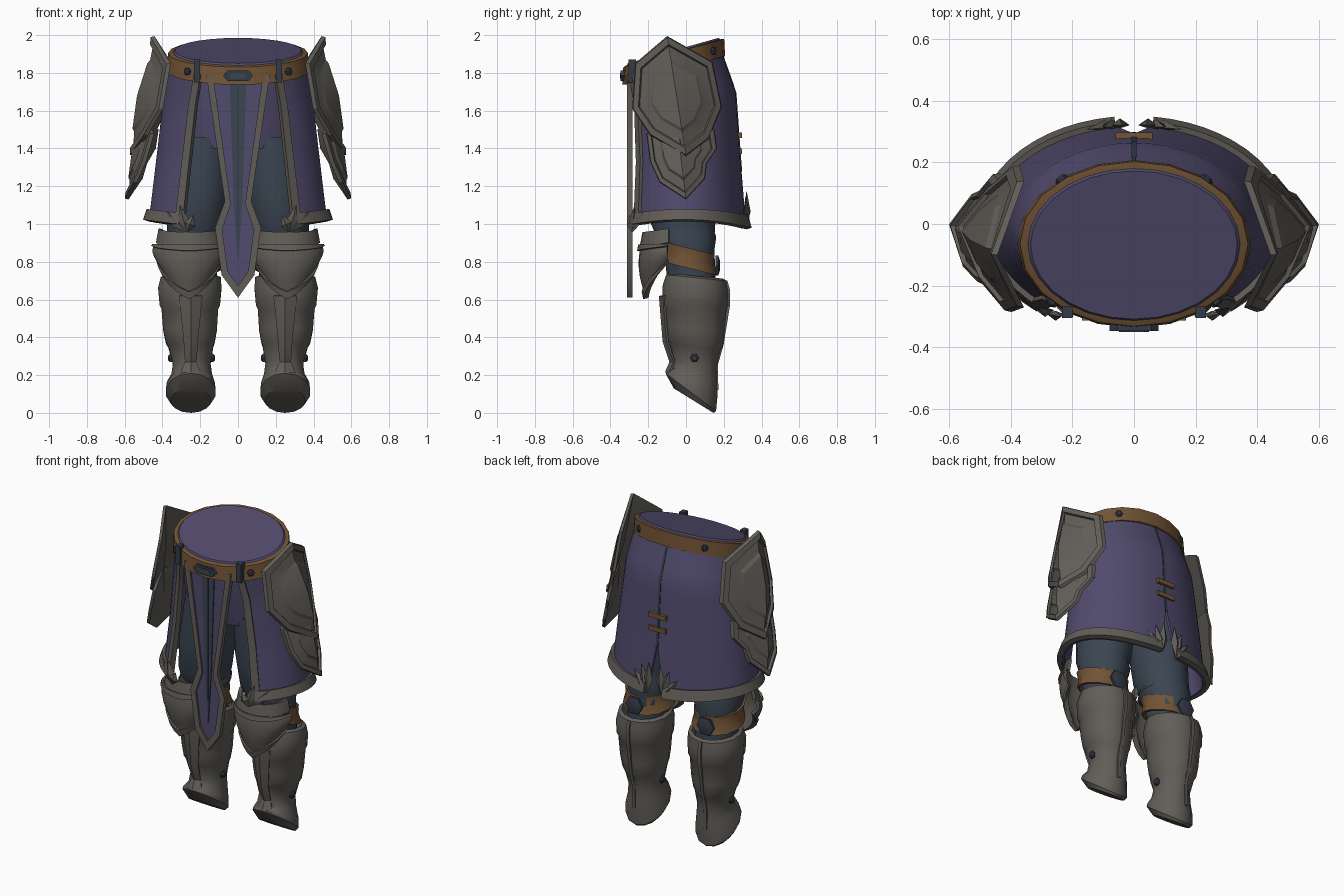
import bpy, bmesh, math
from math import sin, cos, pi, radians
from mathutils import Vector

if "Cube" in bpy.data.objects:
    bpy.data.objects.remove(bpy.data.objects["Cube"])


def material(name, rgb):
    m = bpy.data.materials.new(name)
    m.diffuse_color = (*rgb, 1)
    m.use_nodes = True
    m.node_tree.nodes["Principled BSDF"].inputs["Base Color"].default_value = m.diffuse_color
    return m


PURPLE = material("purple cloth", (.082, .069, .152))
STEEL = material("grey steel", (.120, .110, .097))
LEATHER = material("brown leather", (.168, .088, .036))
SLATE = material("slate cloth", (.043, .059, .083))
DARK = material("dark metal", (.034, .043, .064))


def build(name, verts, faces, mat, thick=0, mirror=True, angle=32):
    """Mesh part, optionally thickened and mirrored over x = 0."""
    me = bpy.data.meshes.new(name)
    bm = bmesh.new()
    vs = [bm.verts.new(v) for v in verts]
    for f in faces:
        bm.faces.new([vs[i] for i in f])
    bmesh.ops.recalc_face_normals(bm, faces=bm.faces)
    bm.to_mesh(me)
    bm.free()
    me.materials.append(mat)
    ob = bpy.data.objects.new(name, me)
    bpy.context.collection.objects.link(ob)
    if thick:
        s = ob.modifiers.new("thickness", 'SOLIDIFY')
        s.thickness, s.offset = thick, 0
    if mirror:
        m = ob.modifiers.new("mirror", 'MIRROR')
        m.use_mirror_merge = False
    bpy.ops.object.select_all(action='DESELECT')
    ob.select_set(True)
    bpy.context.view_layer.objects.active = ob
    bpy.ops.object.convert(target='MESH')
    bpy.ops.object.shade_smooth_by_angle(angle=radians(angle))
    return ob


def patch(name, f, nu, nv, mat, thick, mirror=True):
    """Sheet from f(u, v), u and v from 0 to 1."""
    vs = [f(i / nu, j / nv) for j in range(nv + 1) for i in range(nu + 1)]
    w = nu + 1
    fs = [(j * w + i, j * w + i + 1, (j + 1) * w + i + 1, (j + 1) * w + i)
          for j in range(nv) for i in range(nu)]
    return build(name, vs, fs, mat, thick, mirror)


def loft(name, rings, mat, n=14, mirror=True, caps=True):
    """Stacked ellipses: z, centre x, centre y, radius x, radius y, slope along y."""
    vs = []
    for z, cx, cy, rx, ry, k in rings:
        for i in range(n):
            a = 2 * pi * i / n
            dy = -ry * cos(a)
            vs.append((cx + rx * sin(a), cy + dy, max(0, z + k * dy)))
    fs = [(j * n + i, j * n + (i + 1) % n, (j + 1) * n + (i + 1) % n, (j + 1) * n + i)
          for j in range(len(rings) - 1) for i in range(n)]
    if caps:
        fs += [tuple(range(n)), tuple(range(len(vs) - n, len(vs)))]
    return build(name, vs, fs, mat, 0, mirror)


def box(name, c, size, mat, mirror=True):
    x, y, z = (s / 2 for s in size)
    vs = [(c[0] + i * x, c[1] + j * y, c[2] + k * z)
          for i in (-1, 1) for j in (-1, 1) for k in (-1, 1)]
    fs = [(0, 1, 3, 2), (4, 5, 7, 6), (0, 1, 5, 4), (2, 3, 7, 6), (0, 2, 6, 4), (1, 3, 7, 5)]
    return build(name, vs, fs, mat, 0, mirror)


def stud(name, c, direction, r, mat=DARK, mirror=True):
    q = Vector(direction).to_track_quat('Z', 'Y')
    vs = [Vector(c) + q @ Vector((s * r * cos(a * pi / 3), s * r * sin(a * pi / 3), h))
          for s, h in ((1, -.01), (1, .004), (.55, .012)) for a in range(6)]
    fs = [(j * 6 + i, j * 6 + (i + 1) % 6, j * 6 + 6 + (i + 1) % 6, j * 6 + 6 + i)
          for j in range(2) for i in range(6)]
    return build(name, vs, fs + [tuple(range(6)), tuple(range(12, 18))], mat, 0, mirror)


def lerp_rows(rows, t):
    s = min(t, .9999) * (len(rows) - 1)
    i = int(s)
    return [a + (b - a) * (s - i) for a, b in zip(rows[i], rows[i + 1])]


# Skirt surface: angle from the front, t down from waist to hem
# rows: half width, front depth, back depth, centre y, front z, back z
SKIRT = [(.36, .255, .243, -.065, 1.78, 1.915), (.388, .28, .275, -.02, 1.62, 1.70),
         (.425, .30, .28, 0, 1.32, 1.35), (.465, .325, .312, 0, .98, .975)]


def skirt(deg, t, out=0):
    a, bf, bb, c, zf, zb = lerp_rows(SKIRT, t)
    p = radians(deg)
    b = (bf if cos(p) > 0 else bb) + out
    return ((a + out) * sin(p), c - b * cos(p),
            zf + (zb - zf) * (1 - cos(p)) / 2 + .04 * sin(p) ** 2 * t ** 3)


def front(t):
    return 33 + 6 * t


def back(t):
    return 179.7 - max(0, (t - .72) / .28) * 7


def span(u, t):
    return front(t) + (back(t) - front(t)) * u


patch("skirt", lambda u, v: skirt(span(u, v), v), 20, 12, PURPLE, .016)
patch("skirt_front_trim", lambda u, v: skirt(front(v) - 1.5 + 6.5 * u, v, .01), 1, 9, STEEL, .03)
patch("skirt_hem_trim", lambda u, v: skirt(span(u, 1), .94 + .07 * v, .012 + .012 * v), 20, 1, STEEL, .03)
patch("back_seam", lambda u, v: skirt(178.9 + 2.2 * u, .03 + .70 * v, .009), 1, 9, DARK, .005, False)
for z in (1.47, 1.385):
    box("back_strap", (0, .282, z), (.12, .03, .028), LEATHER, False)


# Waist: tilted belt and flat cloth cap
K = .28
loft("belt", [(1.909, 0, -.065, .356, .254, K), (1.905, 0, -.065, .370, .267, K),
              (1.813, 0, -.065, .378, .272, K), (1.809, 0, -.065, .355, .25, K)], LEATHER, 20, False)
loft("waist_cap", [(1.918, 0, -.068, .335, .24, K), (1.90, 0, -.065, .352, .252, K)], PURPLE, 28, False)
hexagon = [(-.08, 0), (-.055, .027), (.055, .027), (.08, 0), (.055, -.027), (-.055, -.027)]
build("belt_buckle", [(x, -.336, 1.785 + z) for x, z in hexagon], [range(6)], DARK, .02, False)
build("buckle_inset", [(x * .6, -.347, 1.785 + z * .5) for x, z in hexagon], [range(6)], SLATE, .006, False)
box("belt_loop", (.217, -.285, 1.81), (.034, .04, .12), DARK)
for deg in (46, 141):
    p = radians(deg)
    dy = -.269 * cos(p)
    stud("belt_stud", (.373 * sin(p), -.065 + dy, 1.859 + K * dy), (sin(p), -cos(p), 0), .022)

# Hanging front panel with trim and centre stripe
outer = [(.168, 1.79), (.070, 1.12), (.122, .98), (.087, .73), (0, .61)]
inner = [(.132, 1.79), (.038, 1.105), (.084, .97), (.054, .75), (0, .672)]
build("panel_trim", [(x, -.297, z) for x, z in outer + inner],
      [(i, i + 1, i + 6, i + 5) for i in range(4)], STEEL, .03)
loop = inner + [(-x, z) for x, z in inner[-2::-1]]
build("front_panel", [(x, -.293, z) for x, z in loop], [range(len(loop))], PURPLE, .014, False)
stripe = [(-.045, 1.79), (.045, 1.79), (.022, 1.1), (0, .79), (-.022, 1.1)]
build("panel_stripe", [(x, -.303, z) for x, z in stripe], [range(5)], SLATE, .007, False)
box("panel_stripe_ridge", (0, -.307, 1.36), (.006, .006, .85), DARK, False)


# Leaf ornaments at the hem
def leaf(base, tip, w):
    b, t = Vector(base), Vector(tip)
    d = t - b
    out = Vector((0, 1 if b.y > 0 else -1, 0))
    side = d.cross(out).normalized() * w
    m = b + d * .45
    build("hem_leaf", [b, m + side, t, m - side, m + out * .022, m - out * .01],
          [(0, 1, 4), (1, 2, 4), (2, 3, 4), (3, 0, 4), (0, 1, 5), (1, 2, 5), (2, 3, 5), (3, 0, 5)], STEEL)


for x, z in ((.235, 1.05), (.31, 1.10), (.385, 1.07)):
    leaf((.27, -.285, .955), (x, -.30 + max(0, x - .27) * .7, z), .03)
for x, z in ((.04, 1.18), (.10, 1.15), (.155, 1.10), (.20, 1.04)):
    leaf((.05, .32, .975), (x, .325 - x * .12, z), .032)


# Hip shields: outlines in (y, z), folded along a vertical ridge, flared at the top
def shield(name, outline, centre, ridge, fold_front, fold_back):
    vs, n = [], len(outline)

    def place(y, z, lift):
        (z0, x0), (z1, x1) = ridge
        d = y + .04
        fold = d * fold_back if d > 0 else -d * fold_front
        return (x0 + (x1 - x0) * (z - z0) / (z1 - z0) - fold + lift + max(0, z - 1.9) * .25, y, z)
    for s, lift in ((1, 0), (.98, .02), (.86, .022), (.83, .006), (.60, .010), (.54, .02)):
        vs += [place(centre[0] + (y - centre[0]) * s, centre[1] + (z - centre[1]) * s, lift) for y, z in outline]
    m = len(vs)
    vs += [place(*centre, .025), place(*centre, -.03)]
    fs = [(j * n + i, j * n + (i + 1) % n, j * n + n + (i + 1) % n, j * n + n + i)
          for j in range(5) for i in range(n)]
    fs += [(m - n + i, m - n + (i + 1) % n, m) for i in range(n)]
    fs += [(i, (i + 1) % n, m + 1) for i in range(n)]
    build(name, vs, fs, STEEL, 0, True, 20)


shield("hip_shield_lower", [(-.04, 1.56), (.15, 1.50), (.165, 1.40), (.11, 1.32), (.10, 1.24), (0, 1.13),
                            (-.14, 1.22), (-.19, 1.33), (-.21, 1.48)],
       (-.03, 1.38), ((1.5, .515), (1.13, .60)), .45, .5)
shield("hip_shield_upper", [(-.10, 1.995), (.14, 1.86), (.19, 1.62), (.12, 1.45), (0, 1.36),
                            (-.19, 1.47), (-.285, 1.61), (-.27, 1.85)],
       (-.05, 1.68), ((2, .45), (1.36, .58)), .54, .68)

# Body and thighs under the skirt
loft("hips", [(1.77, 0, -.05, .33, .20, .1), (1.55, 0, -.01, .35, .22, 0), (1.40, 0, 0, .33, .2, 0)], PURPLE, 20, False)
loft("thigh", [(1.46, .175, -.02, .15, .17, 0), (1.2, .20, -.02, .165, .18, 0), (1.0, .22, -.015, .155, .17, 0),
               (.94, .23, 0, .145, .152, .1), (.915, .23, 0, .153, .16, .1), (.86, .24, .02, .135, .13, 0),
               (.66, .245, .03, .13, .13, 0)], SLATE, 16)
loft("knee_strap", [(.875, .245, .005, .142, .135, -.25), (.875, .245, .005, .155, .147, -.25),
                    (.82, .245, .012, .148, .14, -.25), (.765, .245, .02, .163, .15, -.25),
                    (.765, .245, .02, .145, .14, -.25)], LEATHER, 14, True, False)
stud("strap_knot", (.255, .167, .78), (0, 1, 0), .06)


# Knee guards
def knee(u, v, out=0):
    s = 2 * u - 1
    a = radians(85) * s
    low = .61 + .19 * abs(s) ** 1.2
    z = .89 + (low - .89) * v
    r = 1 + .1 * sin(pi * min(1, v * 1.1)) - .16 * v * v
    return (.26 + (.172 + out) * r * sin(a), -.085 - (.145 + out) * r * cos(a), z)


def knee_band(u, v):
    s = 2 * u - 1
    a = radians(88) * s
    return (.255 + (.155 + .014 * v) * sin(a), -.085 - (.135 + .014 * v) * cos(a),
            .955 - .075 * v + .02 * s * s)


patch("knee_guard", knee, 12, 7, STEEL, .02)
patch("knee_guard_trim", lambda u, v: knee(u, .88 + .14 * v, .012), 12, 1, STEEL, .022)
patch("knee_guard_collar", lambda u, v: knee(u, .12 * v, .012), 12, 1, STEEL, .022)
patch("knee_upper_band", knee_band, 12, 1, STEEL, .022)

# Greaves and boots: collar, overlapping plates, ankle, slanted toe and sole
loft("greave", [(.66, .25, .055, .13, .13, -.1), (.725, .25, .055, .14, .14, -.1), (.715, .25, .055, .163, .16, -.1),
                (.66, .255, .05, .172, .173, -.1), (.57, .255, .05, .164, .176, 0), (.55, .255, .05, .154, .166, 0),
                (.44, .254, .05, .146, .155, -.1), (.37, .253, .048, .132, .148, -.15), (.35, .25, .048, .122, .137, -.15),
                (.26, .245, .05, .102, .115, -.2), (.20, .245, .045, .110, .122, -.3),
                (.15, .25, .03, .130, .136, -.5), (.11, .25, .025, .134, .134, -.75),
                (.065, .25, .04, .108, .105, -.62)], STEEL, 14)
build("greave_back_seam", [(.255 + s * .010, y, z) for y, z in
                           ((.212, .70), (.226, .65), (.226, .57), (.192, .36), (.163, .26), (.164, .12))
                           for s in (-1, 1)], [(2 * i, 2 * i + 1, 2 * i + 3, 2 * i + 2) for i in range(5)], STEEL, .014)
# shin crest: shallow raised ridge with a pointed middle
crest = ((.06, -.118, .62), (.035, -.098, .38), (.028, -.062, .27), (.05, -.085, .215))
build("shin_ridge", [(.25 + s * w, y - .02 * (s == 0), z) for w, y, z in crest for s in (-1, 0, 1)],
      [(3 * i + j, 3 * i + j + 1, 3 * i + j + 4, 3 * i + j + 3) for i in range(3) for j in (0, 1)], STEEL, .012)
for side in (-1, 1):
    stud("ankle_stud", (.246 + side * .112, .045, .29), (side, 0, 0), .024)
